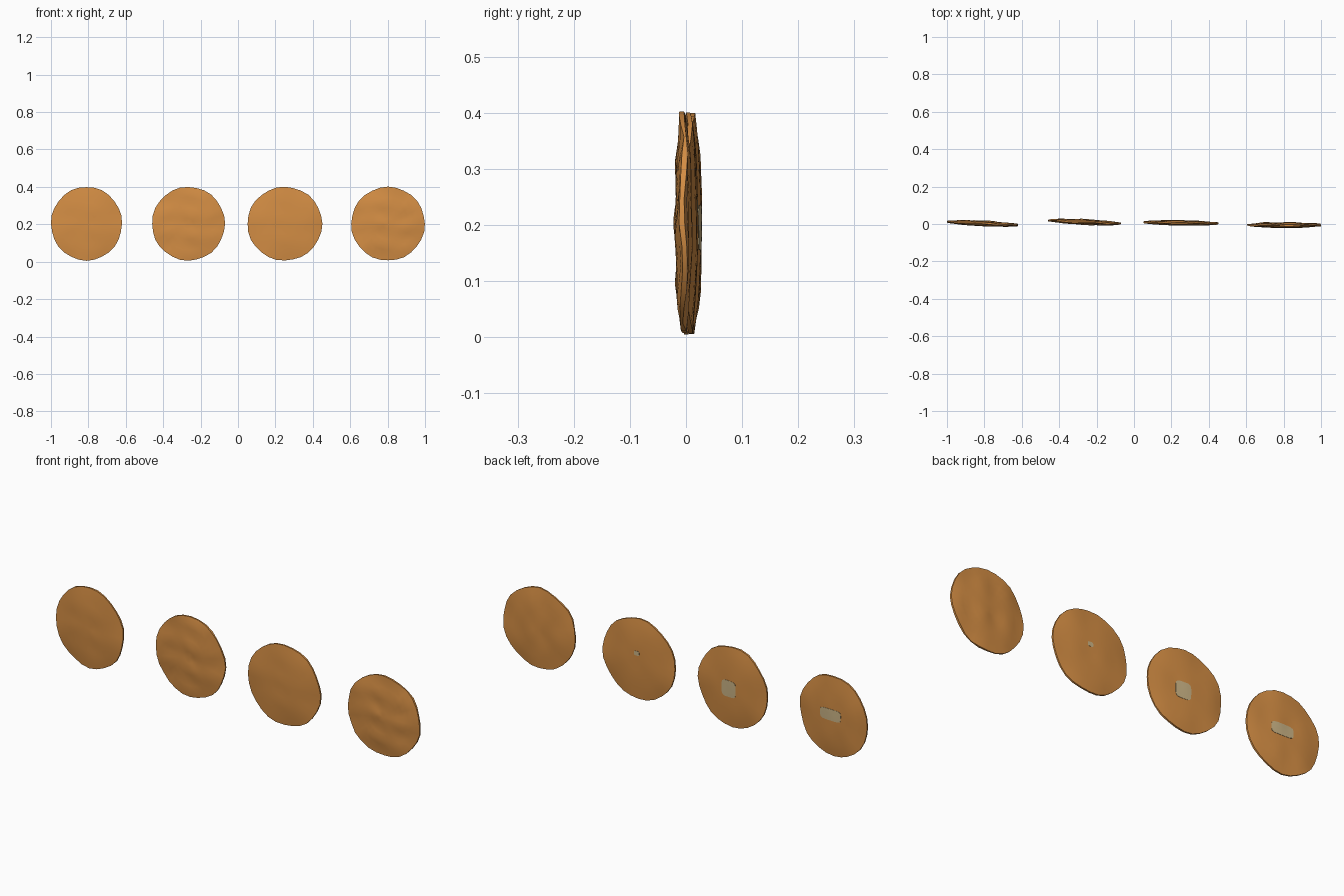
import bpy, bmesh, math
from math import sin, cos, pi

if "Cube" in bpy.data.objects:
    bpy.data.objects.remove(bpy.data.objects["Cube"])

def material(name, rgb):
    m = bpy.data.materials.new(name)
    m.diffuse_color = (*rgb, 1)
    m.use_nodes = True
    m.node_tree.nodes["Principled BSDF"].inputs["Base Color"].default_value = m.diffuse_color
    return m

ORANGE = material("baked_orange", (0.66, 0.27, 0.058))
TAN = material("pale_tan", (0.60, 0.46, 0.24))
SEGS = 28
CZ = 0.203

# centre x, radius x, centre y, slope of y over x, front ripple, back ripple,
# patch on the back: (offset x, offset z, half width, half height)
DISCS = [
    (-0.810, 0.190, 0.003, -0.050, 0.0008, 0.0012, (0.010, 0.008, 0.058, 0.028)),
    (-0.265, 0.195, 0.011, -0.050, 0.0025, 0.0008, (0.015, -0.008, 0.040, 0.040)),
    (0.250, 0.200, 0.006, -0.020, 0.0006, 0.0008, (0.005, 0.030, 0.014, 0.011)),
    (0.802, 0.197, -0.005, 0.000, 0.0028, 0.0025, None),
]

def depth(d, i, u, v, side):
    """y of the front (side -1) or back (side 1) at disc coordinates u, v in -1..1."""
    r = min(1, math.hypot(u, v))
    half = 0.004 + 0.0105 * (1 - r ** 2.5)
    if side < 0:   # soft horizontal hand-pressed ridges
        bump = d[4] * sin(v * 11 + i * 1.7 + 0.8 * sin(u * 4)) * (0.7 + 0.4 * sin(u * 9 + i))
    else:          # soft vertical ridges
        bump = d[5] * sin(u * 9 + i * 2.1) * (0.7 + 0.4 * sin(v * 8 + i))
    warp = 0.003 * r ** 4 * sin(5 * math.atan2(v, u) + i * 1.3)
    return d[2] + d[3] * u * d[1] + warp + side * half + bump

def finish(name, bm, mat):
    bmesh.ops.recalc_face_normals(bm, faces=bm.faces)
    me = bpy.data.meshes.new(name)
    bm.to_mesh(me)
    bm.free()
    me.materials.append(mat)
    ob = bpy.data.objects.new(name, me)
    bpy.context.collection.objects.link(ob)
    bpy.ops.object.select_all(action='DESELECT')
    ob.select_set(True)
    bpy.context.view_layer.objects.active = ob
    bpy.ops.object.shade_smooth_by_angle(angle=math.radians(32))

def shell(name, mat, rings, point):
    """Closed lens: concentric rings on both sides; point(r, angle, side) gives a position."""
    bm = bmesh.new()
    rims = []
    for side in (-1, 1):
        mid = bm.verts.new(point(0, 0, side))
        prev = None
        for k in range(1, rings + 1):
            ring = [bm.verts.new(point(k / rings, 2 * pi * j / SEGS, side)) for j in range(SEGS)]
            for j in range(SEGS):
                n = (j + 1) % SEGS
                bm.faces.new((prev[j], prev[n], ring[n], ring[j]) if prev else (mid, ring[n], ring[j]))
            prev = ring
        rims.append(prev)
    a, b = rims
    for j in range(SEGS):
        n = (j + 1) % SEGS
        bm.faces.new((a[j], a[n], b[n], b[j]))
    finish(name, bm, mat)

for i, d in enumerate(DISCS):
    # lumpy round disc
    def disc_point(r, t, side):
        u, v = r * cos(t), r * sin(t)
        w = 1 + 0.008 * r * sin(7 * t + i)
        return (d[0] + d[1] * u * w, depth(d, i, u, v, side), CZ + 0.197 * v * w)
    shell(f"disc_{i + 1}", ORANGE, 7, disc_point)

    # pale rounded patch lying on the back
    if d[6]:
        ox, oz, hw, hh = d[6]
        def patch_point(r, t, side):
            c, s = cos(t), sin(t)
            k = r / (abs(c) ** 5 + abs(s) ** 5) ** 0.2
            x, z = ox + hw * k * c, oz + hh * k * s
            y = depth(d, i, x / d[1], z / 0.197, 1)
            return (d[0] + x, y + 0.0012 * side, CZ + z)
        shell(f"back_patch_{i + 1}", TAN, 3, patch_point)
